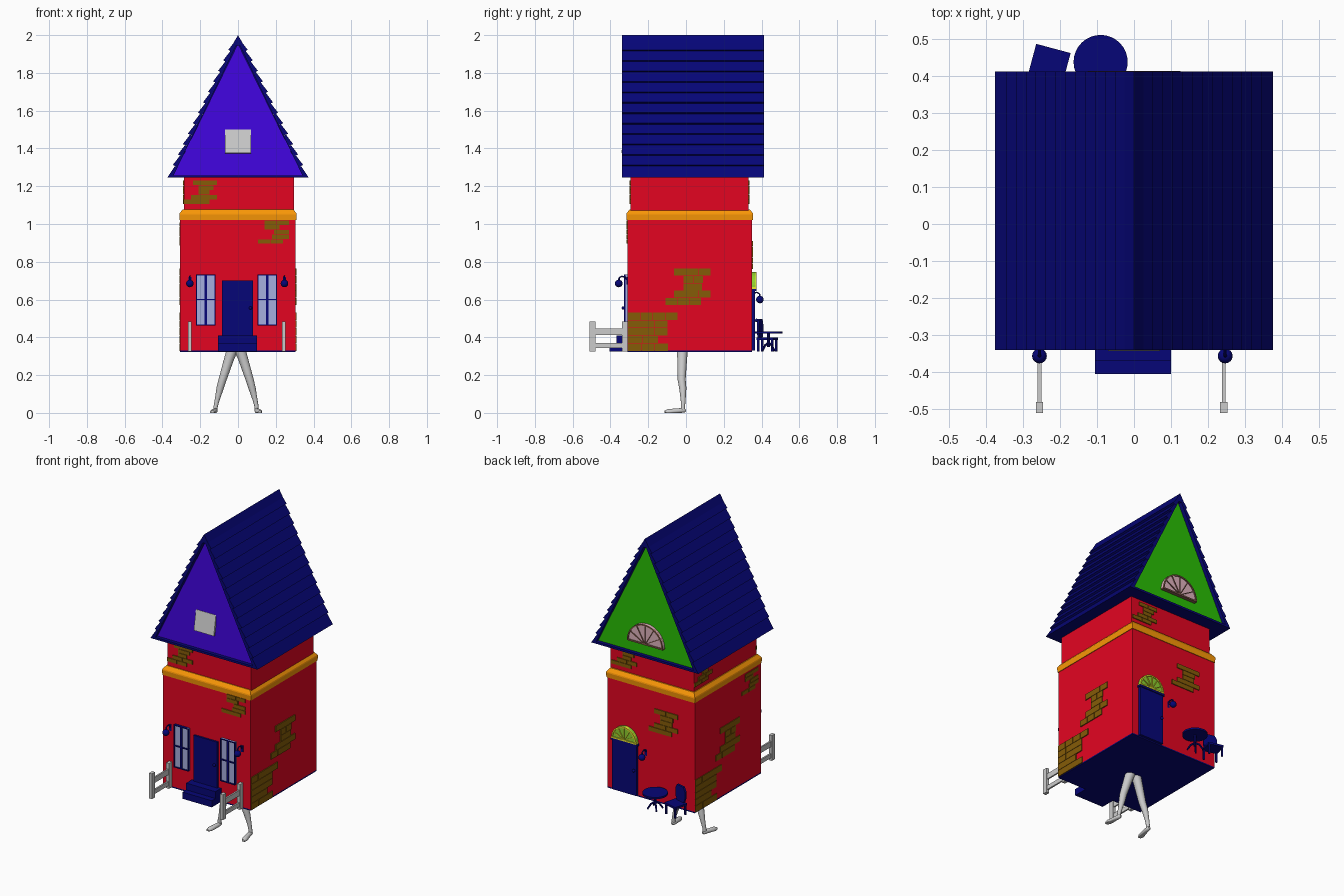
import bpy, bmesh, math
from mathutils import Matrix, Vector

if "Cube" in bpy.data.objects:
    bpy.data.objects.remove(bpy.data.objects["Cube"])

def mat(name, rgb):
    """Material from 0-255 screen colour."""
    m = bpy.data.materials.new(name)
    m.diffuse_color = (*[(c/255)**2.2 for c in rgb], 1)
    m.use_nodes = True
    m.node_tree.nodes["Principled BSDF"].inputs["Base Color"].default_value = m.diffuse_color
    return m

RED = mat("red", (227, 13, 38)); NAVY = mat("navy", (14, 14, 118))
PURPLE = mat("purple", (68, 13, 225)); GREEN = mat("green", (45, 190, 12))
ORANGE = mat("orange", (250, 150, 15)); BROWN = mat("brown", (132, 92, 16))
GLASS = mat("glass", (165, 174, 222)); PINK = mat("pink", (222, 178, 188))
MAROON = mat("maroon", (135, 95, 80)); LIME = mat("lime", (140, 205, 50))
YELLOW = mat("yellow", (235, 232, 50))

def finish(name, bm, m=None, smooth=False):
    bmesh.ops.recalc_face_normals(bm, faces=bm.faces)
    me = bpy.data.meshes.new(name)
    bm.to_mesh(me); bm.free()
    ob = bpy.data.objects.new(name, me)
    bpy.context.collection.objects.link(ob)
    if m: me.materials.append(m)
    if smooth:
        bpy.context.view_layer.objects.active = ob
        ob.select_set(True)
        bpy.ops.object.shade_smooth_by_angle()
        ob.select_set(False)
    return ob

def boxes(name, blist, m=None):
    """Boxes given as x0,x1,y0,y1,z0,z1, in one object."""
    bm = bmesh.new()
    for x0, x1, y0, y1, z0, z1 in blist:
        c = Matrix.Translation(((x0+x1)/2, (y0+y1)/2, (z0+z1)/2))
        bmesh.ops.create_cube(bm, size=1, matrix=c @ Matrix.Diagonal((x1-x0, y1-y0, z1-z0, 1)))
    return finish(name, bm, m)

def prisms(name, polys, y0, y1, m):
    """xz outlines extruded along y."""
    bm = bmesh.new()
    for p in polys:
        f = bm.faces.new([bm.verts.new((x, y0, z)) for x, z in p])
        r = bmesh.ops.extrude_face_region(bm, geom=[f])
        bmesh.ops.translate(bm, vec=(0, y1-y0, 0), verts=[v for v in r["geom"] if isinstance(v, bmesh.types.BMVert)])
        bm.faces.new([bm.verts.new((x, y0, z)) for x, z in p]) if not f.is_valid else None
    return finish(name, bm, m)

def loft(bm, rings):
    n = len(rings[0])
    for r, s in zip(rings, rings[1:]):
        for k in range(n):
            bm.faces.new((r[k], r[(k+1) % n], s[(k+1) % n], s[k]))
    bm.faces.new(rings[0]); bm.faces.new(rings[-1])

def tube(name, pts, m=None, n=12):
    """Round tube through points x,y,z,radius."""
    bm = bmesh.new()
    P = [Vector(p[:3]) for p in pts]
    rings = []
    for i, p in enumerate(P):
        d = (P[min(i+1, len(P)-1)] - P[max(i-1, 0)]).normalized()
        a = d.cross(Vector((1, 0, 0)) if abs(d.x) < 0.8 else Vector((0, 1, 0))).normalized()
        b = d.cross(a)
        rings.append([bm.verts.new(p + pts[i][3]*(a*math.cos(t) + b*math.sin(t)))
                      for t in (2*math.pi*k/n for k in range(n))])
    loft(bm, rings)
    return finish(name, bm, m, True)

def ball(name, c, r, m):
    bm = bmesh.new()
    bmesh.ops.create_uvsphere(bm, u_segments=16, v_segments=10, radius=r, matrix=Matrix.Translation(c))
    return finish(name, bm, m, True)

# Walls, underside and moulded band
boxes("lower_walls", [(-.307, .305, -.31, .35, .33, 1.03)], RED)
boxes("upper_walls", [(-.287, .297, -.293, .33, 1.03, 1.26)], RED)
boxes("floor_plate", [(-.307, .305, -.31, .35, .322, .33)], NAVY)
bm = bmesh.new()
loft(bm, [[bm.verts.new((sx*(.305+o), .02+sy*(.33+o), z)) for sx, sy in ((-1, -1), (1, -1), (1, 1), (-1, 1))]
          for z, o in ((1.02, .004), (1.05, .006), (1.057, .004), (1.078, -.012))])
finish("wall_band", bm, ORANGE)

# Roof: core, overlapping shingle courses, ridge, gable infill
W, ZB, ZT, N = .347, 1.245, 1.965, 13
prisms("roof_core", [[(-W, ZB), (W, ZB), (0, ZT)]], -.31, .38, NAVY)
courses = []
for s in (-1, 1):
    for i in range(N):
        xa, xb = W*(1-i/N), W*(1-(i+1)/N)
        za, zb = ZB+(ZT-ZB)*i/N, ZB+(ZT-ZB)*(i+1)/N
        lift = .012 if i else 0
        courses.append([(s*xa, za), (s*(xa+.028-lift*.25), za+lift), (s*(xb+.014), zb+.006), (s*xb, zb)])
prisms("roof_shingles", courses, -.34, .412, NAVY)
prisms("roof_ridge", [[(-.032, 1.945), (.032, 1.945), (0, 2.0)]], -.34, .412, NAVY)
boxes("gable_sills", [(-W, W, -.34, -.31, ZB, 1.258), (-W, W, .38, .412, ZB, 1.258)], NAVY)
tri = [(-W+.005, ZB+.012), (W-.005, ZB+.012), (0, ZT-.01)]
prisms("front_gable", [tri], -.318, -.309, PURPLE)
prisms("back_gable", [tri], .379, .39, GREEN)

# Tilted attic hatch in the front gable
h = boxes("attic_hatch", [(-.07, .07, -.006, .006, -.063, .063)])
h.location = (0, -.326, 1.437); h.rotation_euler.x = math.radians(-10)

# Half round windows on the back
def fan(name, x, y, z, r, glass, frame):
    arc = [(x+r*math.cos(math.pi*k/16), z+r*math.sin(math.pi*k/16)) for k in range(17)]
    prisms(name+"_glass", [arc], y, y+.018, glass)
    bars = []
    for k in range(16):
        p, q = arc[k], arc[k+1]
        f = 1-.008/r
        bars.append([p, q, (x+(q[0]-x)*f, z+(q[1]-z)*f), (x+(p[0]-x)*f, z+(p[1]-z)*f)])
    bars.append([(x-r, z-.003), (x+r, z-.003), (x+r, z+.006), (x-r, z+.006)])
    for k in range(1, 6):
        c, s = .97*math.cos(k*math.pi/6), .97*math.sin(k*math.pi/6)
        bars.append([(x-s*.002, z+c*.002), (x+s*.002, z-c*.002), (x+r*c+s*.002, z+r*s-c*.002), (x+r*c-s*.002, z+r*s+c*.002)])
    prisms(name+"_frame", bars, y, y+.024, frame)
fan("attic_window", 0, .389, 1.33, .125, PINK, MAROON)
fan("back_door_light", .175, .35, .66, .087, LIME, YELLOW)

# Doors and steps
boxes("front_door", [(-.085, .08, -.322, -.31, .4, .7)], NAVY)
ball("front_knob", (.066, -.332, .555), .009, NAVY)
boxes("front_steps", [(-.105, .1, -.405, -.31, .325, .367), (-.105, .1, -.368, -.31, .367, .41)], NAVY)
boxes("back_door", [(.09, .26, .35, .366, .33, .645), (.083, .267, .35, .372, .645, .657)], NAVY)
ball("back_knob", (.105, .374, .49), .009, NAVY)

# Front windows
for side, x0 in (("left", -.222), ("right", .104)):
    x1, z0, z1, t, c = x0+.102, .463, .732, .005, x0+.051
    boxes(side+"_window_glass", [(x0, x1, -.320, -.309, z0, z1)], GLASS)
    boxes(side+"_window_frame", [(a, b, -.327, -.309, p, q) for a, b, p, q in (
        (x0, x0+t, z0, z1), (x1-t, x1, z0, z1), (x0, x1, z0, z0+t), (x0, x1, z1-t, z1),
        (c-.007, c+.007, z0, z1), (x0, x1, .597, .604))], NAVY)

# Wall lamps: bent arm and globe
def lamp(name, x, y, z, d):
    tube(name+"_arm", [(x, y, z+.015, .004), (x, y+d*.012, z+.034, .004), (x, y+d*.03, z+.038, .004),
                       (x, y+d*.044, z+.03, .004), (x, y+d*.046, z+.01, .006)], NAVY, 8)
    boxes(name+"_plate", [(x-.008, x+.008, y-.004, y+.006, z-.005, z+.035)], NAVY)
    ball(name+"_globe", (x, y+d*.046, z), .02, NAVY)
lamp("left_lamp", -.255, -.31, .685, -1)
lamp("right_lamp", .246, -.31, .685, -1)
lamp("back_lamp", .035, .345, .6, 1)

# Fences beside the steps
for side, x in (("left", -.255), ("right", .242)):
    boxes(side+"_fence", [(x-.01, x+.01, -.51, -.48, .325, .485), (x-.01, x+.01, -.34, -.308, .325, .485),
                          (x-.005, x+.005, -.482, -.338, .413, .448), (x-.005, x+.005, -.482, -.338, .343, .37)])

# Exposed brick patches: top edge and row extents along the wall
def bricks(name, wall, pos, top, rows, h=.025):
    out = []
    for i, (a, b) in enumerate(rows):
        n = max(1, round((b-a)/.068))
        for k in range(n):
            u0, u1 = a+(b-a)*k/n+.001, a+(b-a)*(k+1)/n-.001
            z1, z0 = top-i*h-.001, top-(i+1)*h+.001
            v = (pos-.006, pos+.006)
            out.append((u0, u1, *v, z0, z1) if wall == "y" else (*v, u0, u1, z0, z1))
    boxes(name, out, BROWN)
small = [(-.05, .08), (-.02, .06), (-.02, .04), (-.06, .08), (-.1, .04)]
zig = [(-.05, .08), (-.05, .03), (0, .08), (-.01, .08), (-.085, .05)]
big = [(-.07, .125), (-.02, .085), (-.02, .08), (-.07, .125), (-.115, .075)]
corner = [(0, .265), (0, .21), (0, .21), (0, .16), (0, .215)]
sh = lambda rows, o, s=1: [tuple(sorted((o+s*a, o+s*b))) for a, b in rows]
bricks("bricks_front_upper", "y", -.293, 1.23, sh(small, -.19))
bricks("bricks_front_lower", "y", -.31, 1.02, sh(zig, .19))
bricks("bricks_right_corner", "x", .305, .532, sh(corner, -.308), .041)
bricks("bricks_right_middle", "x", .305, .765, sh(big, .005), .039)
bricks("bricks_left_corner", "x", -.305, .532, sh(corner, .348, -1), .041)
bricks("bricks_left_middle", "x", -.305, .765, sh(big, .03, -1), .039)
bricks("bricks_left_lower", "x", -.305, 1.01, sh(zig, -.2, -1))
bricks("bricks_left_upper", "x", -.286, 1.23, sh(small, .23, -1))
bricks("bricks_back_middle", "y", .35, .912, sh(big, -.085, -.85), .03)
bricks("bricks_back_upper", "y", .33, 1.23, sh(small, .19, -1))

# Bare legs and feet under the house
for side, s in (("left", -1), ("right", 1)):
    P = lambda x, y, z, r: (-.01+s*x, y, z, r)
    tube(side+"_leg", [P(.02, -.02, .335, .03), P(.036, -.02, .29, .026), P(.058, -.022, .22, .023), P(.072, -.023, .175, .021),
                       P(.085, -.017, .13, .019), P(.1, -.015, .07, .013), P(.108, -.016, .035, .011), P(.109, -.016, .013, .011)], None, 16)
    foot = tube(side+"_foot", [P(.107, -.001, .012, .006), P(.108, -.008, .013, .011), P(.11, -.03, .012, .013), P(.117, -.07, .007, .015),
                        P(.122, -.095, .004, .016), P(.125, -.112, .004, .009)], None, 16)
    for v in foot.data.vertices:
        v.co.z = max(v.co.z, 0)

# Round table on a pedestal
tx, ty = -.09, .437
tube("table_top", [(tx, ty, .42, .073), (tx, ty, .431, .073)], NAVY, 32)
tube("table_post", [(tx, ty, .35, .008), (tx, ty, .42, .008)], NAVY, 10)
for k in range(4):
    a = math.pi/4 + k*math.pi/2
    tube(f"table_foot_{k}", [(tx, ty, .372, .006), (tx+.025*math.cos(a), ty+.025*math.sin(a), .358, .006),
                             (tx+.045*math.cos(a), ty+.045*math.sin(a), .328, .005)], NAVY, 8)

# Chair turned slightly toward the table
parts = [boxes("chair_seat", [(-.048, .048, -.045, .045, .06, .072)], NAVY),
         boxes("chair_legs", [(x-.005, x+.005, y-.005, y+.005, 0, .062) for x in (-.04, .04) for y in (-.038, .038)], NAVY),
         prisms("chair_back", [[(-.03, .072), (.03, .072), (.042, .1), (.042, .145), (.028, .17), (-.028, .17), (-.042, .145), (-.042, .1)]],
                -.045, -.033, NAVY)]
for p in parts:
    p.location = (-.229, .43, .326); p.rotation_euler.z = math.radians(-15)
